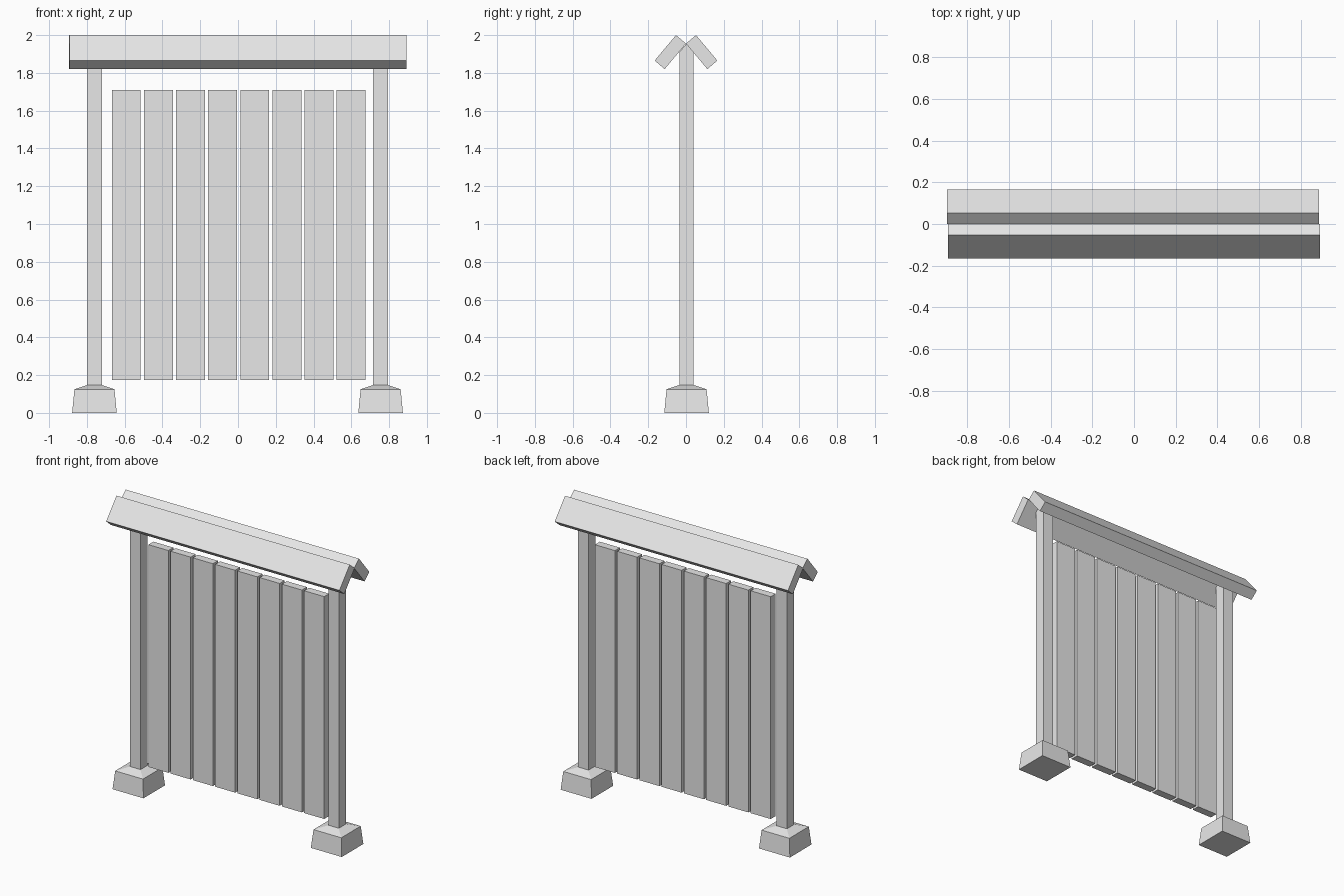
import bpy, bmesh
from mathutils import Matrix, Vector

if "Cube" in bpy.data.objects:
    bpy.data.objects.remove(bpy.data.objects["Cube"])

grey = bpy.data.materials.new("plain_grey")
grey.use_nodes = True
grey.diffuse_color = (0.8, 0.8, 0.8, 1)
grey.node_tree.nodes["Principled BSDF"].inputs["Base Color"].default_value = (0.8, 0.8, 0.8, 1)


def finish(name, bm):
    bmesh.ops.recalc_face_normals(bm, faces=bm.faces)
    mesh = bpy.data.meshes.new(name)
    bm.to_mesh(mesh)
    bm.free()
    mesh.materials.append(grey)
    obj = bpy.data.objects.new(name, mesh)
    bpy.context.collection.objects.link(obj)
    return obj


def extrude_profile(name, profile, x0, x1):
    """Extrude a (y, z) outline along x."""
    bm = bmesh.new()
    face = bm.faces.new([bm.verts.new((x0, y, z)) for y, z in profile])
    new = bmesh.ops.extrude_face_region(bm, geom=[face])["geom"]
    bmesh.ops.translate(bm, vec=(x1 - x0, 0, 0),
                        verts=[v for v in new if isinstance(v, bmesh.types.BMVert)])
    return finish(name, bm)


def box(name, x0, x1, y0, y1, z0, z1):
    extrude_profile(name, [(y0, z0), (y1, z0), (y1, z1), (y0, z1)], x0, x1)


def stepped_base(name, cx, cy, levels):
    """Stack square rings given as (z, half width) and cap both ends."""
    bm = bmesh.new()
    rings = [[bm.verts.new((cx + sx * h, cy + sy * h, z))
              for sx, sy in ((-1, -1), (1, -1), (1, 1), (-1, 1))] for z, h in levels]
    for low, high in zip(rings, rings[1:]):
        for i in range(4):
            j = (i + 1) % 4
            bm.faces.new((low[i], low[j], high[j], high[i]))
    bm.faces.new(rings[0])
    bm.faces.new(rings[-1])
    finish(name, bm)


MID_Y = 0.003
RIDGE = 1.955

# Posts with gabled tops, standing on tapered footings
for side, cx in (("right", -0.76), ("left", 0.755)):
    stepped_base(side + "_footing", cx, MID_Y, [(0, 0.118), (0.125, 0.106), (0.147, 0.04)])
    y0, y1 = MID_Y - 0.038, MID_Y + 0.038
    extrude_profile(side + "_post", [(y0, 0.14), (y1, 0.14), (y1, RIDGE - 0.045),
                                     (MID_Y, RIDGE), (y0, RIDGE - 0.045)], cx - 0.04, cx + 0.04)

# Upright fence boards
for i in range(8):
    left = -0.668 + i * 0.17
    box(f"fence_board_{i + 1}", left, left + 0.153, MID_Y - 0.027, MID_Y + 0.027, 0.175, 1.71)

# Two sloping roof boards meeting at the ridge
roof = [(0, RIDGE), (0.053, 2.0), (0.166, 1.865), (0.113, 1.82)]
extrude_profile("roof_board_back", roof, -0.895, 0.887)
extrude_profile("roof_board_front", [(-y, z) for y, z in roof], -0.891, 0.891)
